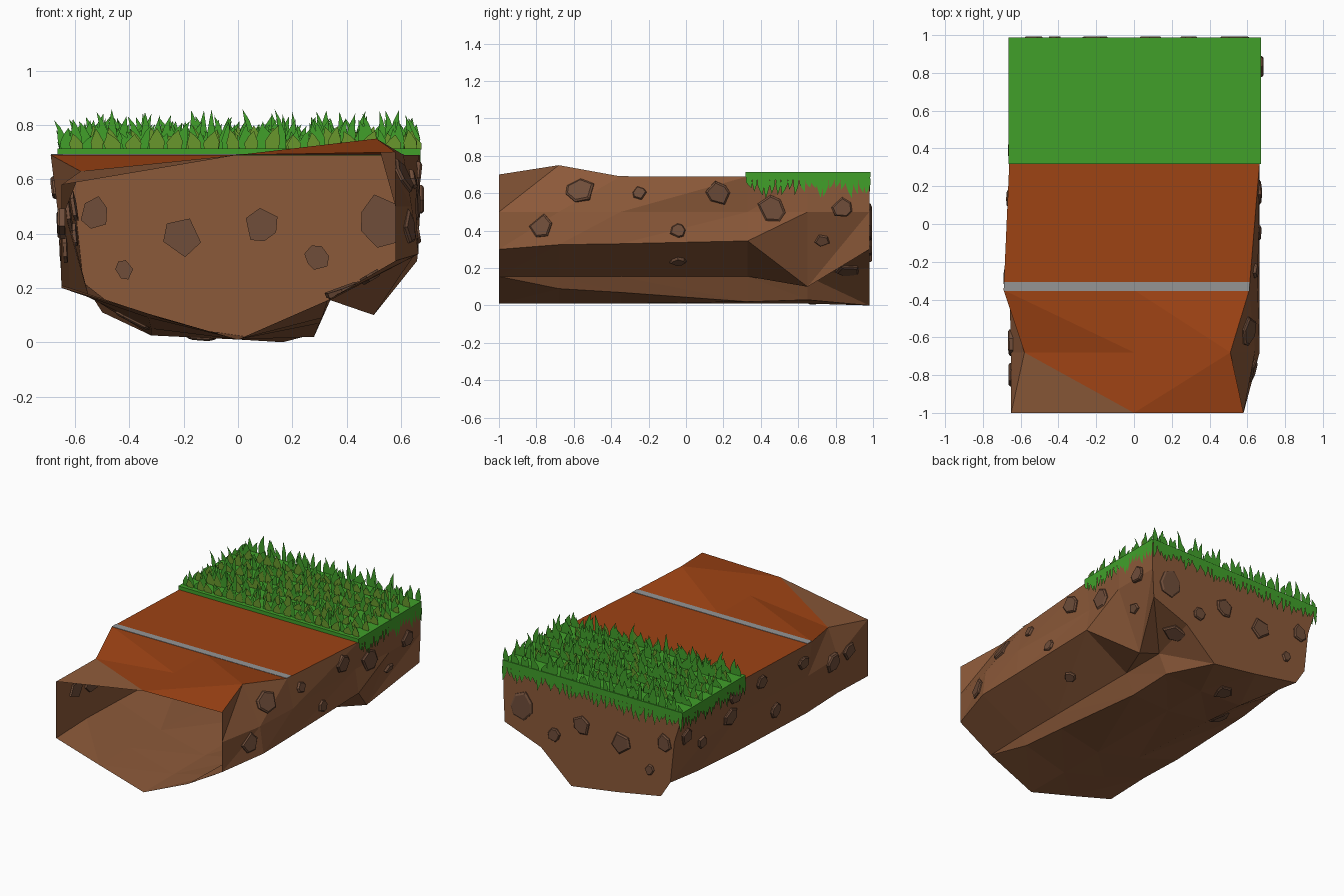
import bpy, bmesh, math, random
from mathutils import Vector, Matrix
from mathutils.bvhtree import BVHTree

if "Cube" in bpy.data.objects:
    bpy.data.objects.remove(bpy.data.objects["Cube"])

random.seed(7)


def material(name, rgb):
    m = bpy.data.materials.new(name)
    m.diffuse_color = (*rgb, 1)
    m.use_nodes = True
    m.node_tree.nodes["Principled BSDF"].inputs["Base Color"].default_value = m.diffuse_color
    return m


DIRT = material("dirt", (0.26, 0.1, 0.041))
CLAY = material("clay", (0.34, 0.056, 0.007))
STONE = material("stone", (0.16, 0.075, 0.042))
GREEN = material("grass_green", (0.052, 0.35, 0.023))
OLIVE = material("grass_olive", (0.14, 0.31, 0.025))
GREY = material("line_grey", (0.3, 0.3, 0.3))


def finish(name, bm, mats):
    me = bpy.data.meshes.new(name)
    bm.to_mesh(me)
    for m in mats:
        me.materials.append(m)
    ob = bpy.data.objects.new(name, me)
    bpy.context.collection.objects.link(ob)
    return ob


def box(name, lo, hi, mat):
    lo, hi = Vector(lo), Vector(hi)
    bm = bmesh.new()
    bmesh.ops.create_cube(bm, size=1, matrix=Matrix.Translation((lo + hi) / 2)
                          @ Matrix.Diagonal((*(hi - lo), 1)))
    return finish(name, bm, [mat])


# Dirt body: cross-sections along y, open at the front and flat at the back
ys = [-1, -0.68, -0.35, 0.33, 0.65, 0.98]
right_side = [
    [(.58, .50), (.58, .30), (.33, .155), (.32, .15)],
    [(.64, .50), (.665, .325), (.34, .155), (.31, .09)],
    [(.655, .50), (.665, .33), (.34, .155), (.30, .07)],
    [(.64, .50), (.665, .345), (.34, .155), (.28, .02)],
    [(.67, .50), (.50, .10), (.34, .155), (.28, .03)],
    [(.67, .50), (.66, .30), (.39, .20), (.165, .00)]]
left_side = [
    [(0, .01), (-.33, .105), (-.65, .20), (-.65, .40)],
    [(0, .01), (-.33, .10), (-.65, .21), (-.65, .45)],
    [(0, .01), (-.33, .09), (-.65, .20), (-.66, .45)],
    [(0, .01), (-.32, .05), (-.62, .20), (-.63, .45)],
    [(0, .01), (-.32, .025), (-.55, .17), (-.61, .40)],
    [(-.17, .05), (-.50, .11), (-.57, .22), (-.60, .50)]]
top_left = [(-.65, .58), (-.58, .63), (-.69, .69), (-.66, .69), (-.66, .69), (-.66, .69)]
top_right = [(.58, .70), (.51, .75), (.61, .69), (.665, .69), (.67, .69), (.67, .69)]

bm = bmesh.new()
rings = []
for y, r, l, tl, tr in zip(ys, right_side, left_side, top_left, top_right):
    rings.append([bm.verts.new((x, y, z)) for x, z in [tr] + r + l + [tl, (0, .69)]])
n = len(rings[0])
for k, (a, b) in enumerate(zip(rings, rings[1:])):
    for i in range(n):
        j = (i + 1) % n
        if (k == 0 and i == n - 1) or i in (3, 6):
            tris = [(a[i], a[j], b[j]), (a[i], b[j], b[i])]
        else:
            tris = [(a[i], a[j], b[i]), (a[j], b[j], b[i])]
        for t, vs in enumerate(tris):
            f = bm.faces.new(vs)
            # clay top, apart from the brown front left corner
            f.material_index = int(i >= n - 2 and not (k == 0 and i == n - 2 and t == 0))
bm.faces.new(rings[-1])
bmesh.ops.recalc_face_normals(bm, faces=bm.faces[:])
if sum(f.normal.z for f in bm.faces if f.material_index) < 0:
    bmesh.ops.reverse_faces(bm, faces=bm.faces[:])
tree = BVHTree.FromBMesh(bm)
finish("dirt_body", bm, [DIRT, CLAY])

# Painted line across the clay
box("painted_line", (-.688, -.355, .6905), (.612, -.308, .693), GREY)


# Embedded stones: flat chipped polygons set on the dirt surface
def stones(name, axis, direction, spots, height=.024):
    bm = bmesh.new()
    d = Vector(direction)
    for u, v, r in spots:
        start = {"x": Vector((0, u, v)), "y": Vector((u, 0, v)), "z": Vector((u, v, 0))}[axis] - d * 2
        hit, normal, _, _ = tree.ray_cast(start, d)
        if hit is None:
            continue
        if normal.dot(d) > 0:
            normal = -normal
        rot = normal.to_track_quat('Z', 'Y').to_matrix().to_4x4()
        sides = random.choice((5, 6, 6, 7))
        spin = random.uniform(0, math.tau)
        outline = [(spin + math.tau * (i + random.uniform(-.25, .25)) / sides,
                    r * random.uniform(.8, 1.1)) for i in range(sides)]
        layers = []
        for z, s in ((-.012, 1), (height * .3, 1), (height * .62, .85)):
            layers.append([bm.verts.new(hit + rot @ Vector((math.cos(t) * q * s, math.sin(t) * q * s, z)))
                           for t, q in outline])
        for lo, hi in zip(layers, layers[1:]):
            for i in range(sides):
                j = (i + 1) % sides
                bm.faces.new((lo[i], lo[j], hi[j], hi[i]))
        bm.faces.new(layers[-1])
        bm.faces.new(layers[0][::-1])
    finish(name, bm, [STONE])


stones("back_stones", "y", (0, -1, 0),
       [(-.53, .47, .065), (-.2, .39, .08), (.09, .43, .068), (.53, .44, .1), (.29, .31, .047), (-.42, .27, .04)], .022)
stones("right_stones", "x", (-1, 0, 0),
       [(-.57, .61, .08), (-.25, .6, .04), (-.77, .42, .065), (-.04, .4, .045), (-.04, .24, .045),
        (.17, .6, .065), (.46, .52, .08), (.84, .52, .06), (.73, .35, .04), (.87, .19, .08)])
stones("left_stones", "x", (1, 0, 0),
       [(.4, .6, .06), (.43, .47, .07), (.87, .5, .06), (-.03, .34, .05), (.14, .6, .05),
        (-.28, .57, .05), (-.63, .43, .07), (-.8, .45, .06), (.7, .4, .045)])
stones("bottom_stones", "z", (0, 0, 1), [(-.38, .38, .08), (-.13, .72, .065)], .02)

# Grass slab
box("grass_slab", (-.665, .318, .688), (.672, .987, .714), GREEN)


# One flat leaf with a bent tip, standing on base along up
def blade(bm, base, side, up, width, height, lean, mat=0):
    shape = [(-.5, 0, 0), (.5, 0, 0), (.55, .4, .15), (.25, .75, .5), (0, 1, 1), (-.3, .7, .4), (-.6, .35, .1)]
    vs = [bm.verts.new(base + side * (x * width + b * lean) + up * (h * height)) for x, h, b in shape]
    bm.faces.new(vs).material_index = mat


# Rows of upright leaves facing the front: short olive ones before tall green ones
X, Y, Z = Vector((1, 0, 0)), Vector((0, 1, 0)), Vector((0, 0, 1))
bm = bmesh.new()
rows, count = 7, 36
for r in range(rows):
    y = .35 + r * .632 / (rows - 1)
    for i in range(count):
        x = -.635 + 1.275 * i / (count - 1) + random.uniform(-.012, .012)
        tall = random.uniform(.05, .12) if random.random() < .88 else random.uniform(.12, .15)
        blade(bm, Vector((x, y, .71)), X, Z, random.uniform(.026, .04), tall, random.uniform(-.035, .035))
        if r < rows - 1 and i % 2:
            blade(bm, Vector((x, y - .008, .71)), X, Z, random.uniform(.04, .055),
                  random.uniform(.05, .09), random.uniform(-.025, .025), 1)
finish("grass_blades", bm, [GREEN, OLIVE])


# Hanging fringe: a strip with jagged leaf tips along one edge
def fringe(name, start, side, length):
    bm = bmesh.new()
    start = Vector(start)
    corners = [(0, .712), (length, .712), (length, .672), (0, .672)]
    bm.faces.new([bm.verts.new(start + side * s + Z * z) for s, z in corners])
    steps = round(length / .032)
    for i in range(steps):
        s = (i + .5) * length / steps
        blade(bm, start + side * s + Z * .68, side, -Z, random.uniform(.022, .034),
              random.uniform(.05, .11), random.uniform(-.015, .015))
    finish(name, bm, [GREEN])


fringe("right_fringe", (.6745, .32, 0), Y, .665)
fringe("left_fringe", (-.6675, .32, 0), Y, .665)
fringe("back_fringe", (-.665, .9885, 0), X, 1.337)
